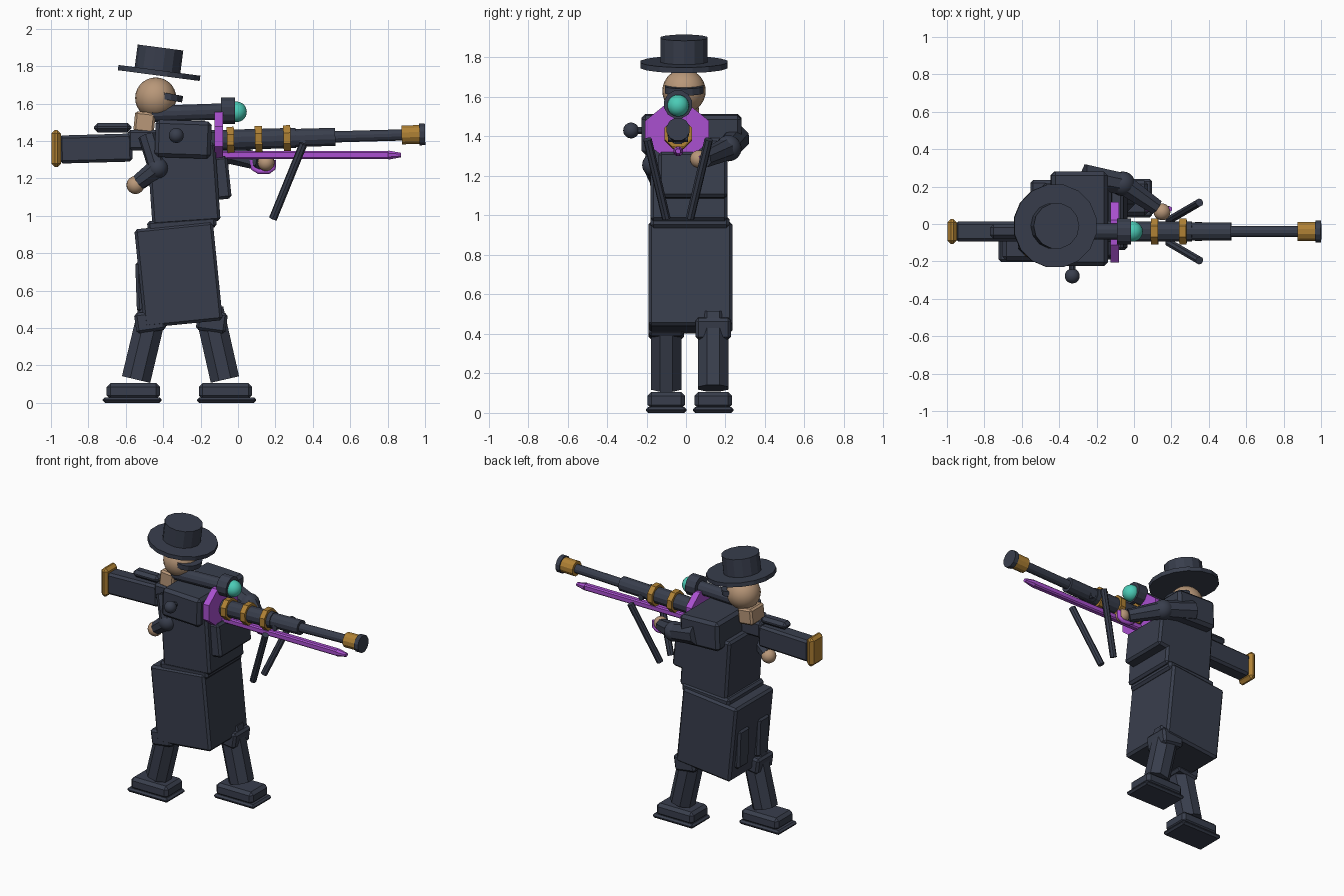
import bpy, bmesh, math
from mathutils import Vector, Matrix

cube = bpy.data.objects.get("Cube")
if cube:
    bpy.data.objects.remove(cube, do_unlink=True)


def material(name, rgb):
    m = bpy.data.materials.new(name)
    m.use_nodes = True
    m.diffuse_color = (*rgb, 1)
    bsdf = next(n for n in m.node_tree.nodes if n.type == 'BSDF_PRINCIPLED')
    bsdf.inputs["Base Color"].default_value = (*rgb, 1)
    return m


DARK = material("dark_slate", (0.04, 0.048, 0.073))
SKIN = material("tan_skin", (0.48, 0.31, 0.19))
GOLD = material("brass", (0.43, 0.22, 0.035))
PURPLE = material("purple", (0.40, 0.08, 0.63))
TEAL = material("teal_glass", (0.07, 0.60, 0.47))
GUN_Y = -0.04


def finish(name, bm, mat, smooth=False):
    mesh = bpy.data.meshes.new(name)
    for f in bm.faces:
        f.smooth = smooth
    bm.to_mesh(mesh)
    bm.free()
    mesh.materials.append(mat)
    ob = bpy.data.objects.new(name, mesh)
    bpy.context.collection.objects.link(ob)
    return ob


def box(name, center, size, mat=DARK, tilt=0, bevel=0.015):
    """Bevelled box, tilted about the y axis (degrees)."""
    bm = bmesh.new()
    bmesh.ops.create_cube(bm, size=1)
    bmesh.ops.scale(bm, vec=size, verts=bm.verts)
    bmesh.ops.bevel(bm, geom=bm.edges[:], offset=bevel, segments=1, affect='EDGES')
    ob = finish(name, bm, mat)
    ob.location = center
    ob.rotation_euler.y = math.radians(tilt)
    return ob


def rod(name, a, b, r, mat=DARK, sides=12, r2=None):
    """Prism or cone from point a to point b."""
    a, b = Vector(a), Vector(b)
    d = b - a
    bm = bmesh.new()
    bmesh.ops.create_cone(bm, cap_ends=True, segments=sides, radius1=r,
                          radius2=r if r2 is None else r2, depth=d.length)
    bmesh.ops.rotate(bm, cent=(0, 0, 0), verts=bm.verts,
                     matrix=Matrix.Rotation(math.pi / sides, 3, 'Z'))
    ob = finish(name, bm, mat)
    ob.location = (a + b) / 2
    ob.rotation_mode = 'QUATERNION'
    ob.rotation_quaternion = d.to_track_quat('Z', 'Y')
    return ob


def ball(name, center, r, mat=DARK):
    bm = bmesh.new()
    bmesh.ops.create_uvsphere(bm, u_segments=20, v_segments=14, radius=r)
    ob = finish(name, bm, mat, True)
    ob.location = center
    return ob


def gun_rod(name, x0, x1, r, mat=DARK, sides=12):
    """Piece along the slightly rising barrel axis."""
    return rod(name, (x0, GUN_Y, 1.408 + 0.028 * x0),
               (x1, GUN_Y, 1.408 + 0.028 * x1), r, mat, sides)


# Hat
rod("hat_brim", (-0.424, -0.01, 1.75), (-0.42, -0.01, 1.778), 0.225, sides=16)
rod("hat_crown", (-0.43, -0.01, 1.77), (-0.413 - 0.035, -0.01, 1.90), 0.123, sides=14)
bpy.data.objects["hat_brim"].rotation_mode = 'XYZ'
bpy.data.objects["hat_brim"].rotation_euler = (0, math.radians(7.5), 0)
bpy.data.objects["hat_crown"].rotation_mode = 'XYZ'
bpy.data.objects["hat_crown"].rotation_euler = (0, math.radians(7.5), 0)
bpy.data.objects["hat_crown"].location = (-0.423, -0.01, 1.835)

# Head, glasses and neck
ball("head", (-0.44, -0.01, 1.63), 0.11, SKIN)
glasses = rod("glasses", (-0.375, -0.01, 1.62), (-0.375, -0.01, 1.655), 0.1, sides=14)
glasses.scale = (0.8, 1, 1)
glasses.rotation_mode = 'XYZ'
glasses.rotation_euler = (0, math.radians(10), 0)
box("neck", (-0.5, -0.01, 1.5), (0.11, 0.15, 0.11), SKIN, 6, 0.012)

# Coat
box("shoulders", (-0.293, 0.028, 1.41), (0.30, 0.505, 0.20), tilt=2, bevel=0.02)
box("torso", (-0.29, 0.015, 1.17), (0.365, 0.39, 0.42), tilt=-4)
box("chest_front", (-0.12, 0.035, 1.2), (0.15, 0.35, 0.23), tilt=-6)
box("belt", (-0.30, 0.02, 0.955), (0.37, 0.40, 0.06), tilt=-4)
box("coat_skirt", (-0.318, 0.022, 0.685), (0.422, 0.425, 0.53), tilt=-5.8)
for y in (-0.09, 0.13):
    box("coat_tail", (-0.515, y, 0.62), (0.06, 0.12, 0.27), tilt=-2)

# Legs and boots: back leg at -y, forward leg at +y
for side, y, hip, ankle, foot, toe in (
        ("right", -0.10, -0.455, -0.545, -0.56, -1),
        ("left", 0.138, -0.155, -0.07, -0.067, 1)):
    rod(side + "_leg", (ankle, y, 0.125), (hip, y, 0.50), 0.084, sides=8)
    box(side + "_knee", (hip + 0.015 * toe, y, 0.435), (0.16, 0.18, 0.11), tilt=8 * toe)
    box(side + "_boot", (foot, y, 0.063), (0.285, 0.19, 0.085), bevel=0.02)
    box(side + "_sole", (foot + 0.006 * toe, y, 0.015), (0.315, 0.205, 0.03), bevel=0.012)

# Left arm supports the weapon
elbow, wrist = (-0.06, 0.215, 1.34), (0.12, 0.09, 1.285)
rod("left_upper_arm", (-0.27, 0.255, 1.39), elbow, 0.07, sides=8, r2=0.062)
ball("left_elbow", elbow, 0.066)
rod("left_forearm", elbow, wrist, 0.06, sides=8, r2=0.045)
ball("left_hand", (0.15, 0.065, 1.285), 0.045, SKIN)

# Right arm hangs by the grip
elbow, wrist = (-0.43, -0.165, 1.255), (-0.53, -0.14, 1.18)
rod("right_upper_arm", (-0.485, -0.13, 1.43), elbow, 0.05, sides=8)
ball("right_elbow", elbow, 0.057)
rod("right_forearm", elbow, wrist, 0.056, sides=8, r2=0.045)
ball("right_hand", (-0.548, -0.135, 1.165), 0.048, SKIN)

# Weapon body
box("stock", (-0.76, GUN_Y, 1.36), (0.39, 0.105, 0.15), tilt=-1.6)
box("butt_plate", (-0.972, GUN_Y, 1.36), (0.052, 0.135, 0.20), GOLD, bevel=0.02)
box("cheek_rest", (-0.67, GUN_Y, 1.472), (0.20, 0.08, 0.05), bevel=0.02)
box("receiver", (-0.35, GUN_Y, 1.405), (0.48, 0.11, 0.11))
rod("bolt_stem", (-0.33, -0.2, 1.43), (-0.33, -0.27, 1.43), 0.018, sides=8)
ball("bolt_knob", (-0.33, -0.278, 1.43), 0.04)

# Scope
rod("scope_tube", (-0.46, GUN_Y, 1.545), (-0.08, GUN_Y, 1.558), 0.045)
rod("scope_bell", (-0.09, GUN_Y, 1.562), (-0.015, GUN_Y, 1.562), 0.073)
ball("scope_lens", (-0.008, GUN_Y, 1.556), 0.055, TEAL)

# Barrel
gun_rod("barrel_shroud", -0.15, 0.31, 0.056)
gun_rod("barrel_sleeve", 0.30, 0.52, 0.05)
gun_rod("barrel", 0.50, 0.89, 0.031)
gun_rod("muzzle", 0.875, 0.975, 0.052, GOLD)
gun_rod("muzzle_rim", 0.97, 1.0, 0.06)
for x in (-0.04, 0.11, 0.262):
    gun_rod("barrel_ring", x - 0.019, x + 0.019, 0.075, GOLD, 8)

# Shield plate and lower blade
shield = rod("shield_plate", (-0.125, GUN_Y - 0.005, 1.425), (-0.08, GUN_Y - 0.005, 1.425),
             0.17, PURPLE, 8)
shield.rotation_mode = 'XYZ'
shield.rotation_euler = (0, math.pi / 2, 0)
shield.scale = (0.83, 1.03, 1)
box("blade", (0.345, GUN_Y, 1.325), (0.93, 0.042, 0.042), PURPLE, bevel=0.008)
rod("blade_tip", (0.805, GUN_Y, 1.325), (0.872, GUN_Y, 1.325), 0.026, PURPLE, 8, 0.013)

# Curved hand guard below the left hand
curve = bpy.data.curves.new("hand_guard", 'CURVE')
curve.dimensions = '3D'
curve.bevel_depth = 0.015
curve.bevel_resolution = 1
curve.use_fill_caps = True
spline = curve.splines.new('POLY')
path = [(0.075, 1.30), (0.08, 1.255), (0.11, 1.237), (0.165, 1.237), (0.19, 1.255), (0.19, 1.30)]
spline.points.add(len(path) - 1)
for p, (x, z) in zip(spline.points, path):
    p.co = (x, 0.08, z, 1)
curve.materials.append(PURPLE)
bpy.context.collection.objects.link(bpy.data.objects.new("hand_guard", curve))

# Bipod
for s in (-1, 1):
    rod("bipod_leg", (0.35, GUN_Y + s * 0.155, 1.385), (0.187, GUN_Y + s * 0.06, 0.985),
        0.022, sides=8)
rod("bipod_bar", (0.345, GUN_Y - 0.05, 1.39), (0.345, GUN_Y + 0.05, 1.39), 0.02, sides=8)
